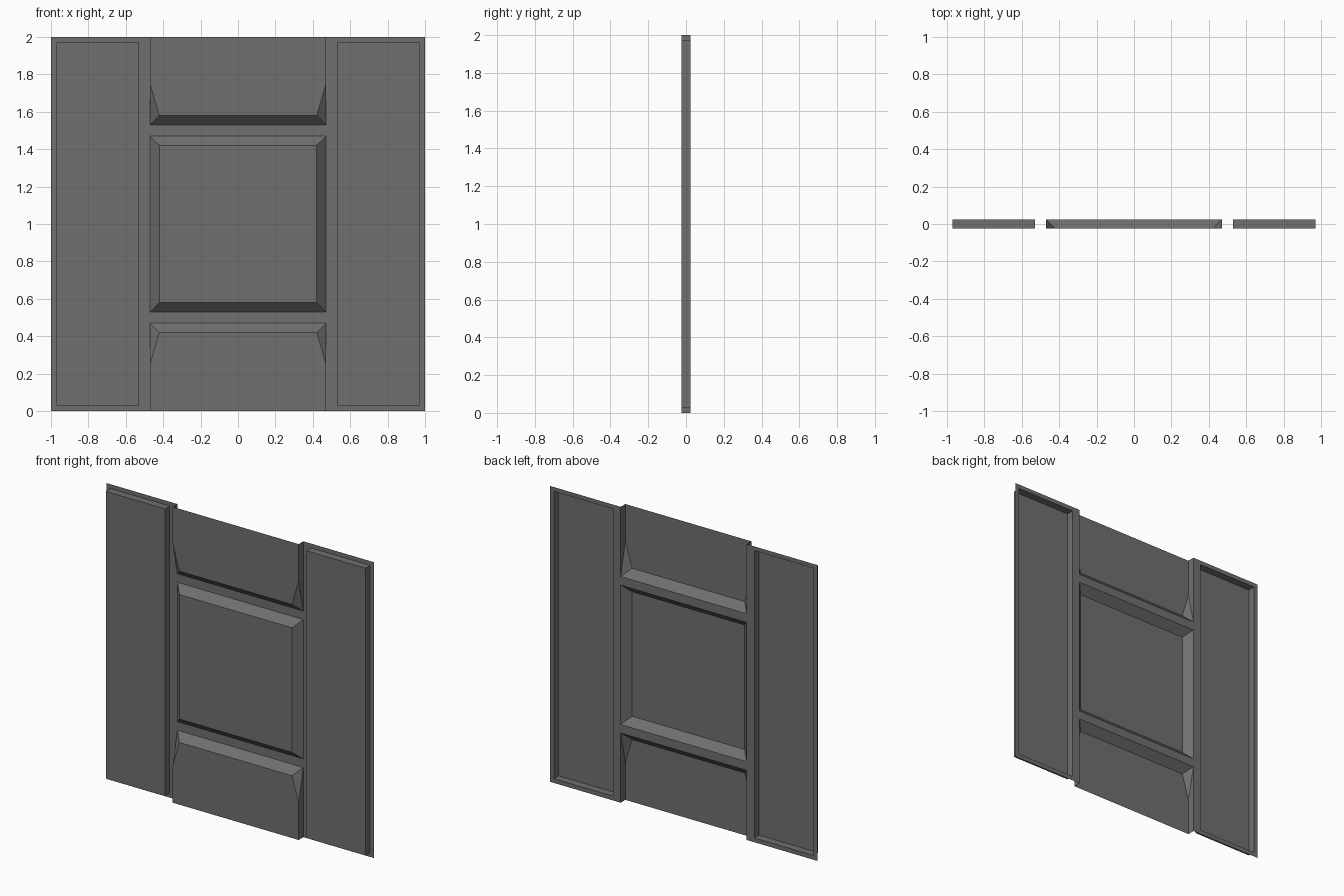
import bpy, bmesh

if "Cube" in bpy.data.objects:
    bpy.data.objects.remove(bpy.data.objects["Cube"])

BACK, FRONT = 0.025, -0.025      # depth of the frame and of the raised panel faces
A, B, C = 0.471, 0.529, 0.971    # strip edges measured from the centre line
INSET = 0.05                     # width of the sloped borders

dark = bpy.data.materials.new("dark_grey")
dark.diffuse_color = (0.16, 0.16, 0.16, 1)
dark.use_nodes = True
dark.node_tree.nodes["Principled BSDF"].inputs["Base Color"].default_value = dark.diffuse_color


def make_object(name, faces):
    """Flat-shaded sheet from faces given as (x, y, z) corners; shared and repeated corners merge."""
    bm = bmesh.new()
    verts = {}
    for face in faces:
        ring = []
        for p in face:
            key = tuple(round(c, 4) for c in p)
            if key not in verts:
                verts[key] = bm.verts.new(key)
            if verts[key] not in ring:
                ring.append(verts[key])
        bm.faces.new(ring)
    mesh = bpy.data.meshes.new(name)
    bm.to_mesh(mesh)
    bm.free()
    mesh.materials.append(dark)
    obj = bpy.data.objects.new(name, mesh)
    bpy.context.collection.objects.link(obj)
    return obj


def raised_panel(name, base, top, closed=True):
    """Front face plus border walls; outlines are (x, z), anticlockwise seen from the front."""
    back = [(x, BACK, z) for x, z in base]
    front = [(x, FRONT, z) for x, z in top]
    n = len(base)
    faces = [front]
    for i in range(n if closed else n - 1):
        j = (i + 1) % n
        faces.append([back[i], back[j], front[j], front[i]])
    return make_object(name, faces)


def rect(x0, x1, z0, z1, d=0.0):
    return [(x0 + d, z0 + d), (x1 - d, z0 + d), (x1 - d, z1 - d), (x0 + d, z1 - d)]


# Frame: flat grid of strips with openings where the panels rise
openings = [(-C, -B, 1 - C, 1 + C), (B, C, 1 - C, 1 + C),
            (-A, A, 0, 1 - B), (-A, A, 1 - A, 1 + A), (-A, A, 1 + B, 2)]
openings = [tuple(o) for o in openings]
xs = [-1, -C, -B, -A, A, B, C, 1]
zs = [0, 1 - C, 1 - B, 1 - A, 1 + A, 1 + B, 1 + C, 2]
cells = []
for x0, x1 in zip(xs, xs[1:]):
    for z0, z1 in zip(zs, zs[1:]):
        cx, cz = (x0 + x1) / 2, (z0 + z1) / 2
        if not any(a < cx < b and c < cz < d for a, b, c, d in openings):
            cells.append([(x, BACK, z) for x, z in rect(x0, x1, z0, z1)])
make_object("frame", cells)

# Side panels: straight-walled
for name, x0, x1 in (("left_panel", -C, -B), ("right_panel", B, C)):
    outline = rect(x0, x1, 1 - C, 1 + C)
    raised_panel(name, outline, outline)

# Centre panel: sloped border on all four sides
raised_panel("centre_panel", rect(-A, A, 1 - A, 1 + A), rect(-A, A, 1 - A, 1 + A, INSET))

# Upper and lower panels: sloped inner edge, clipped corners, open outer edge
e, t = 1 + B, 1 + B + INSET
base = [(-A, 2), (-A, e), (-A, e), (A, e), (A, e), (A, 2)]
top = [(-A, 2), (-A, 1.75), (INSET - A, t), (A - INSET, t), (A, 1.75), (A, 2)]
raised_panel("upper_panel", base, top, closed=False)


def flip(outline):
    return [(x, 2 - z) for x, z in reversed(outline)]


raised_panel("lower_panel", flip(base), flip(top), closed=False)
